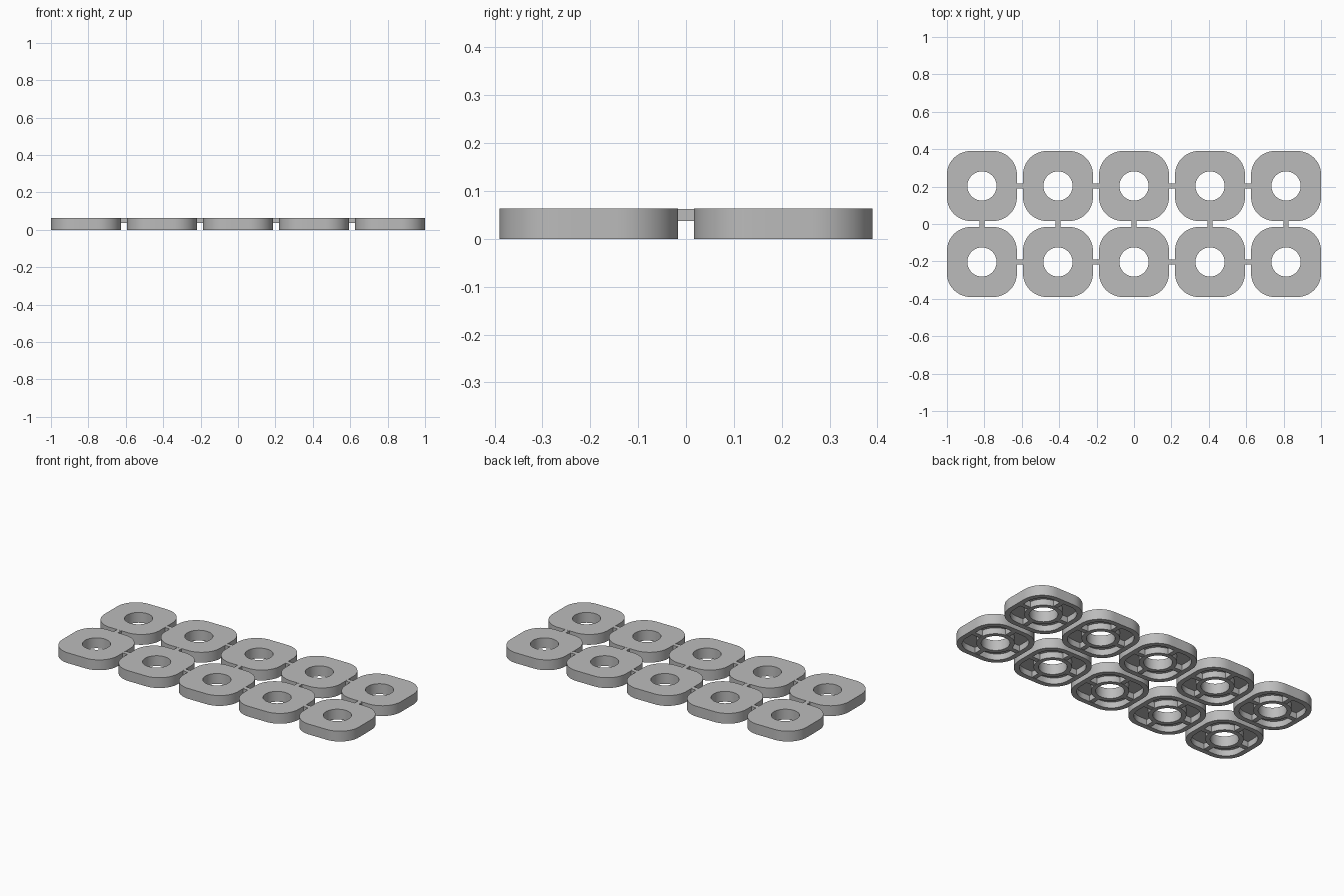
import bpy, bmesh, math
from mathutils import Vector

cube = bpy.data.objects.get("Cube")
if cube:
    bpy.data.objects.remove(cube)

PITCH, HALF, CORNER = 0.4065, 0.187, 0.127
HEIGHT, FLOOR = 0.063, 0.037
HOLE, RING, WALL = 0.078, 0.104, 0.03
COLS, ROWS = 5, 2

grey = bpy.data.materials.new("light grey")
grey.use_nodes = True
colour = (0.5, 0.5, 0.5, 1)
grey.diffuse_color = colour
grey.node_tree.nodes["Principled BSDF"].inputs["Base Color"].default_value = colour


def rounded_square(half, radius, arc=12, straight=5):
    """Outline with round corners and evenly split sides."""
    pts = []
    flat = half - radius
    for k in range(4):
        turn = k * math.pi / 2
        side = [(half, -flat + 2 * flat * i / straight) for i in range(straight)]
        bend = [(flat + radius * math.cos(a), flat + radius * math.sin(a))
                for a in (math.pi / 2 * i / arc for i in range(arc))]
        for x, y in side + bend:
            pts.append((x * math.cos(turn) - y * math.sin(turn),
                        x * math.sin(turn) + y * math.cos(turn)))
    return pts


def circle_like(outline, radius):
    """Circle whose points lie in the same directions as the outline."""
    return [tuple(Vector(p).normalized() * radius) for p in outline]


def add_box(bm, low, high):
    corner = bmesh.ops.create_cube(bm, size=1)["verts"]
    for v in corner:
        v.co = [high[i] if v.co[i] > 0 else low[i] for i in range(3)]


def finish(name, bm, parent_mesh=None):
    bmesh.ops.recalc_face_normals(bm, faces=bm.faces)
    mesh = bpy.data.meshes.new(name)
    bm.to_mesh(mesh)
    bm.free()
    mesh.materials.append(grey)
    return mesh


def place(name, mesh, x, y, turn=0):
    ob = bpy.data.objects.new(name, mesh)
    bpy.context.collection.objects.link(ob)
    ob.location = (x, y, 0)
    ob.rotation_euler.z = turn
    return ob


# Tile shell: outer wall, top, round hole, and hollow underside
outer = rounded_square(HALF, CORNER)
inner = rounded_square(HALF - WALL, CORNER - WALL)
hole, ring = circle_like(outer, HOLE), circle_like(outer, RING)
section = [(outer, 0), (outer, HEIGHT), (hole, HEIGHT), (hole, 0),
           (ring, 0), (ring, FLOOR), (inner, FLOOR), (inner, 0)]
bm = bmesh.new()
loops = [[bm.verts.new((x, y, z)) for x, y in pts] for pts, z in section]
n = len(outer)
for a, b in zip(loops, loops[1:] + loops[:1]):
    for i in range(n):
        j = (i + 1) % n
        bm.faces.new((a[i], a[j], b[j], b[i]))
tile_mesh = finish("tile", bm)

# Four ribs between the hole collar and the outer wall
bm = bmesh.new()
add_box(bm, (RING - 0.005, -0.014, 0.002), (HALF - WALL + 0.005, 0.014, FLOOR + 0.005))
rib_mesh = finish("rib", bm)

# Thin bridge joining neighbouring tiles
bm = bmesh.new()
gap = PITCH / 2 - HALF + 0.004
add_box(bm, (-gap, -0.014, FLOOR), (gap, 0.014, HEIGHT - 0.0005))
bridge_mesh = finish("bridge", bm)

# Lay out the grid
for c in range(COLS):
    for r in range(ROWS):
        x = (c - (COLS - 1) / 2) * PITCH
        y = (r - (ROWS - 1) / 2) * PITCH
        tile = place("tile", tile_mesh, x, y)
        for k in range(4):
            place("underside_rib", rib_mesh, x, y, k * math.pi / 2)
        if c < COLS - 1:
            place("bridge_side", bridge_mesh, x + PITCH / 2, y)
        if r < ROWS - 1:
            place("bridge_across", bridge_mesh, x, y + PITCH / 2, math.pi / 2)

# Smooth the curved walls, keep the edges sharp
bpy.ops.object.select_all(action="DESELECT")
tile.select_set(True)
bpy.context.view_layer.objects.active = tile
bpy.ops.object.shade_smooth_by_angle(angle=math.radians(30))
